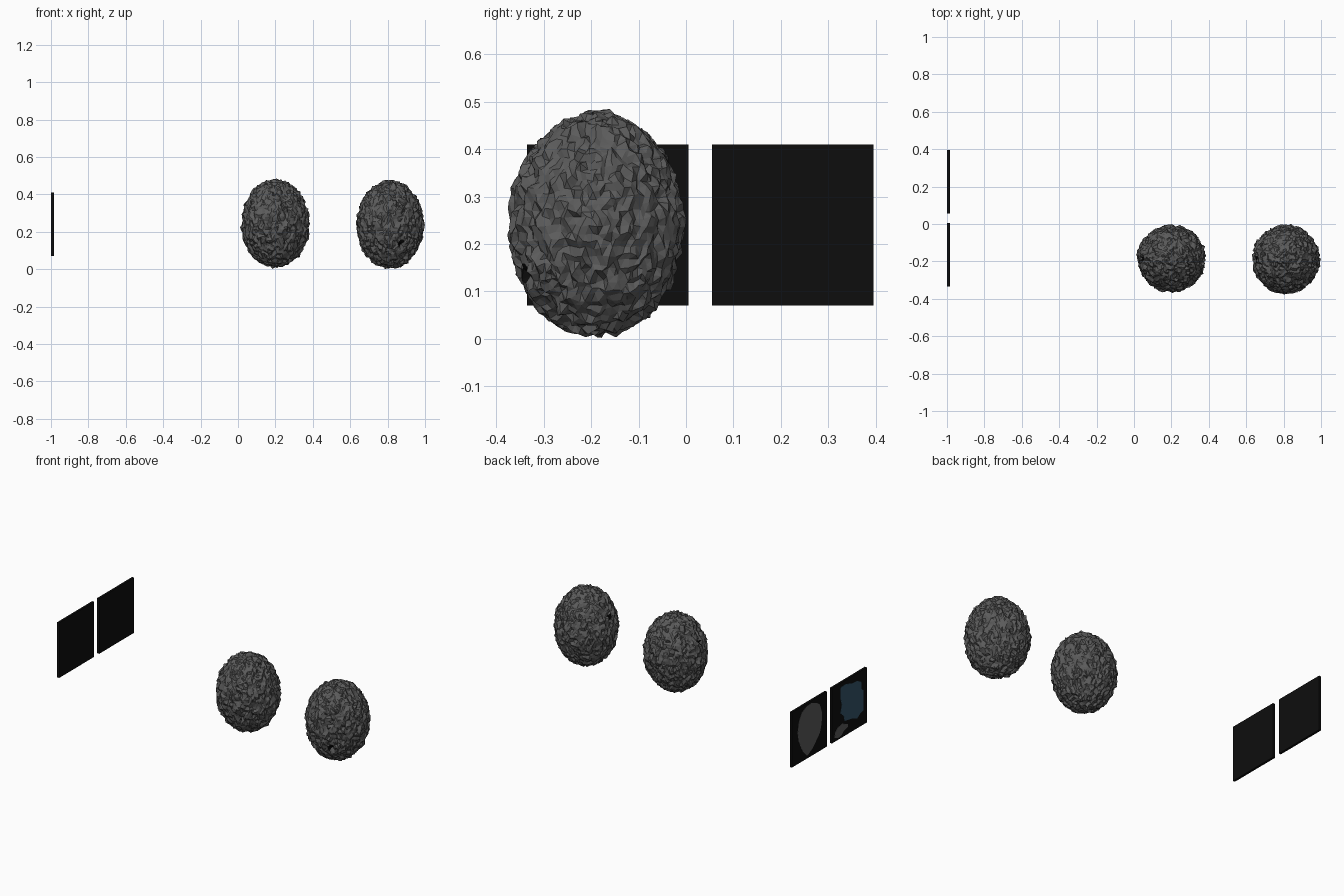
import bpy, bmesh, math, random
from mathutils import Vector, noise

if "Cube" in bpy.data.objects:
    bpy.data.objects.remove(bpy.data.objects["Cube"])

def material(name, rgb):
    m = bpy.data.materials.new(name)
    m.diffuse_color = (*rgb, 1)
    m.use_nodes = True
    m.node_tree.nodes["Principled BSDF"].inputs["Base Color"].default_value = m.diffuse_color
    return m

STONE = material("stone grey", (0.105, 0.105, 0.105))
BLACK = material("panel black", (0.004, 0.004, 0.004))
BLUE = material("dull blue", (0.035, 0.09, 0.14))

def finish(bm, name, mats):
    bmesh.ops.recalc_face_normals(bm, faces=bm.faces)
    me = bpy.data.meshes.new(name)
    bm.to_mesh(me)
    bm.free()
    for m in mats:
        me.materials.append(m)
    ob = bpy.data.objects.new(name, me)
    bpy.context.collection.objects.link(ob)
    return ob

# Dark pits in the stones, as offsets from the stone centre
PITS = [(Vector((0.06, -0.155, -0.10)), 0.02), (Vector((0.10, -0.02, 0.20)), 0.013),
        (Vector((-0.16, 0.0, 0.10)), 0.016)]

# Egg-shaped stones with a chipped, faceted skin
def stone(name, centre, radii, seed):
    rng = random.Random(seed)
    bm = bmesh.new()
    bmesh.ops.create_icosphere(bm, subdivisions=5, radius=1)
    for v in bm.verts:
        d = v.co.normalized()
        p = Vector(d[i] * radii[i] for i in range(3))
        bump = 0.006 * noise.noise(d * 5 + Vector((seed, 0, 0)))
        chip = 0.008 * noise.cell(d * 11 + Vector((seed, 5, 2))) - 0.004
        jitter = Vector(rng.uniform(-0.004, 0.004) for _ in range(3))
        p += d * (bump + chip) + jitter
        if any((p - c).length < r for c, r in PITS):
            p -= d * 0.012
        v.co = p
    for f in bm.faces:
        c = f.calc_center_median()
        f.material_index = int(any((c - pc).length < r for pc, r in PITS))
        f.smooth = False
    # rest on the ground
    low = min(v.co.z for v in bm.verts)
    ob = finish(bm, name, [STONE, BLACK])
    ob.location = (centre[0], centre[1], 0.002 - low)

stone("left_stone", (0.20, -0.185), (0.182, 0.178, 0.236), 3)
stone("right_stone", (0.813, -0.19), (0.180, 0.184, 0.236), 4)

# Thin square panels standing to the left
SIZE, TOP = 0.34, 0.41

def panel(name, y_hi):
    bm = bmesh.new()
    bmesh.ops.create_cube(bm, size=1)
    for v in bm.verts:
        v.co = Vector((-0.992 + v.co.x * 0.014, y_hi - SIZE / 2 + v.co.y * SIZE,
                       TOP - SIZE / 2 + v.co.z * SIZE))
    finish(bm, name, [BLACK])

# Flat painted patches on the outer (-x) panel face; points are (across, down)
def patch(name, y_hi, pts, mat):
    bm = bmesh.new()
    face = bm.faces.new([bm.verts.new((-0.9985, y_hi - u * SIZE, TOP - d * SIZE))
                         for u, d in pts])
    res = bmesh.ops.extrude_face_region(bm, geom=[face])
    for e in res["geom"]:
        if isinstance(e, bmesh.types.BMVert):
            e.co.x = -1.0
    finish(bm, name, [mat])

BACK_Y, FRONT_Y = 0.395, 0.005
panel("back_panel", BACK_Y)
panel("front_panel", FRONT_Y)

patch("grey_leaf_patch", BACK_Y,
      [(.16, .44), (.20, .24), (.28, .11), (.42, .05), (.55, .04), (.70, .09), (.80, .16),
       (.86, .33), (.85, .52), (.80, .67), (.68, .79), (.58, .88), (.44, .95), (.38, .90),
       (.29, .80), (.19, .60)], STONE)
patch("blue_patch", FRONT_Y,
      [(.25, .08), (.40, .07), (.57, .13), (.72, .14), (.84, .20), (.84, .32), (.90, .38),
       (.90, .74), (.82, .76), (.72, .82), (.55, .76), (.36, .73), (.33, .62), (.24, .55),
       (.28, .40), (.24, .28)], BLUE)
patch("small_grey_patch", FRONT_Y,
      [(.07, .93), (.09, .84), (.15, .78), (.29, .75), (.46, .82), (.45, .87), (.34, .90),
       (.28, .95), (.18, .97)], STONE)
